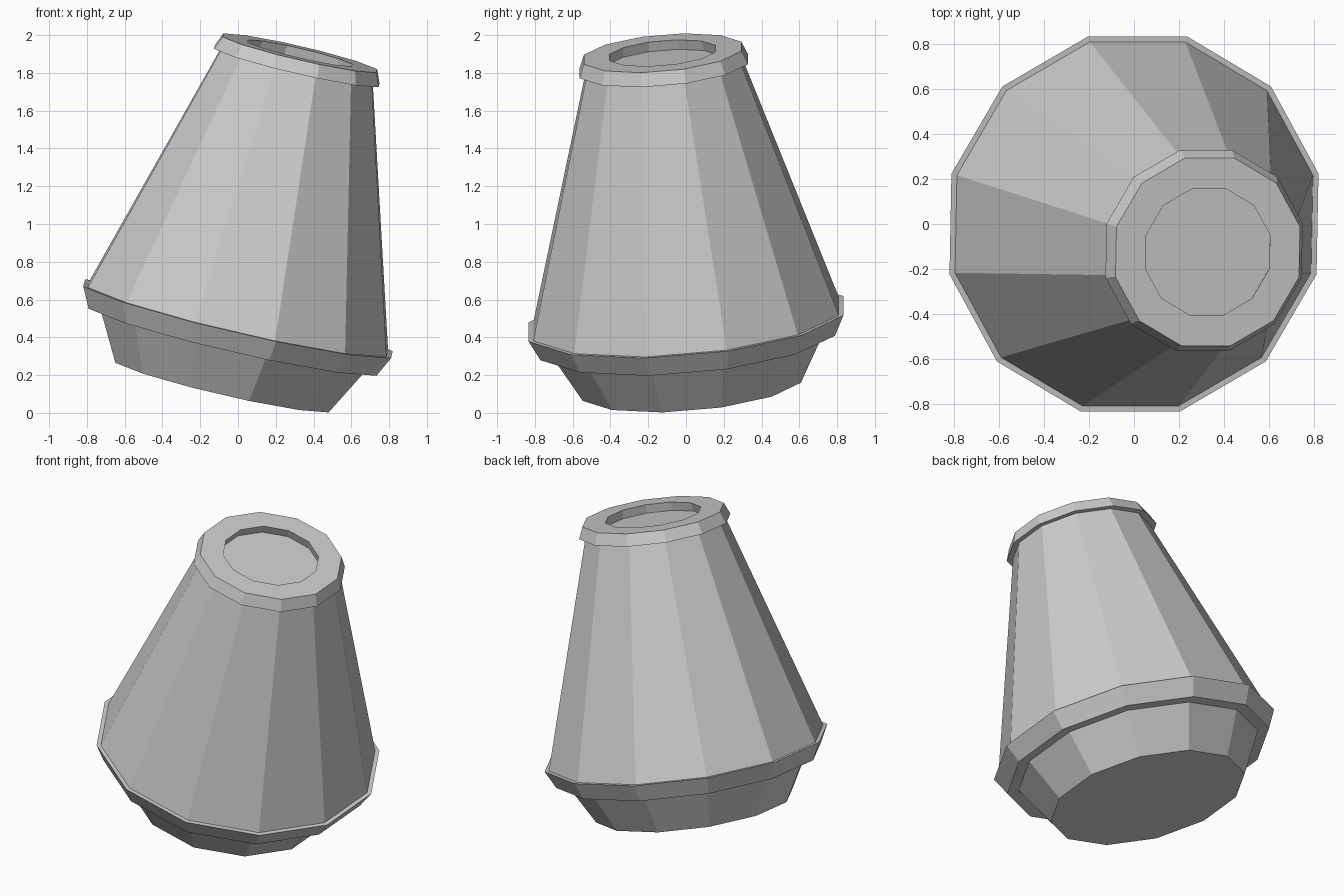
import bpy, bmesh
from math import sin, cos, pi, radians
from mathutils import Matrix

if "Cube" in bpy.data.objects:
    bpy.data.objects.remove(bpy.data.objects["Cube"])

SIDES = 12
# common tilted axis: origin at the top of the lower band
TILT = (Matrix.Translation((0, 0, 0.498))
        @ Matrix.Rotation(radians(13.1), 4, 'Y')
        @ Matrix.Rotation(radians(4.9), 4, 'X'))


def lathe(name, profile, cap_first=False, cap_last=False):
    """Revolve (radius, height) points, listed bottom/outside first."""
    bm = bmesh.new()
    rings = []
    for r, h in profile:
        rings.append([bm.verts.new((r * cos(a), r * sin(a), h))
                      for a in ((i + 0.5) * 2 * pi / SIDES for i in range(SIDES))])
    for lo, hi in zip(rings, rings[1:]):
        for i in range(SIDES):
            j = (i + 1) % SIDES
            bm.faces.new((lo[i], lo[j], hi[j], hi[i]))
    if cap_first:
        bm.faces.new(rings[0][::-1])
    if cap_last:
        bm.faces.new(rings[-1])
    bm.transform(TILT)
    mesh = bpy.data.meshes.new(name)
    bm.to_mesh(mesh)
    bm.free()
    ob = bpy.data.objects.new(name, mesh)
    bpy.context.collection.objects.link(ob)
    return ob


# tapered foot with a flat underside
lathe("foot", [(0.60, -0.362), (0.74, -0.11)], cap_first=True)
# flared band with ledges above and below
lathe("band", [(0.74, -0.11), (0.81, -0.11), (0.866, 0), (0.84, 0)])
# long tapered body
lathe("body", [(0.84, 0), (0.425, 1.378)])
# top rim with a shallow recess
lathe("top_rim", [(0.425, 1.378), (0.463, 1.378), (0.433, 1.45),
                  (0.292, 1.45), (0.305, 1.395)], cap_last=True)
